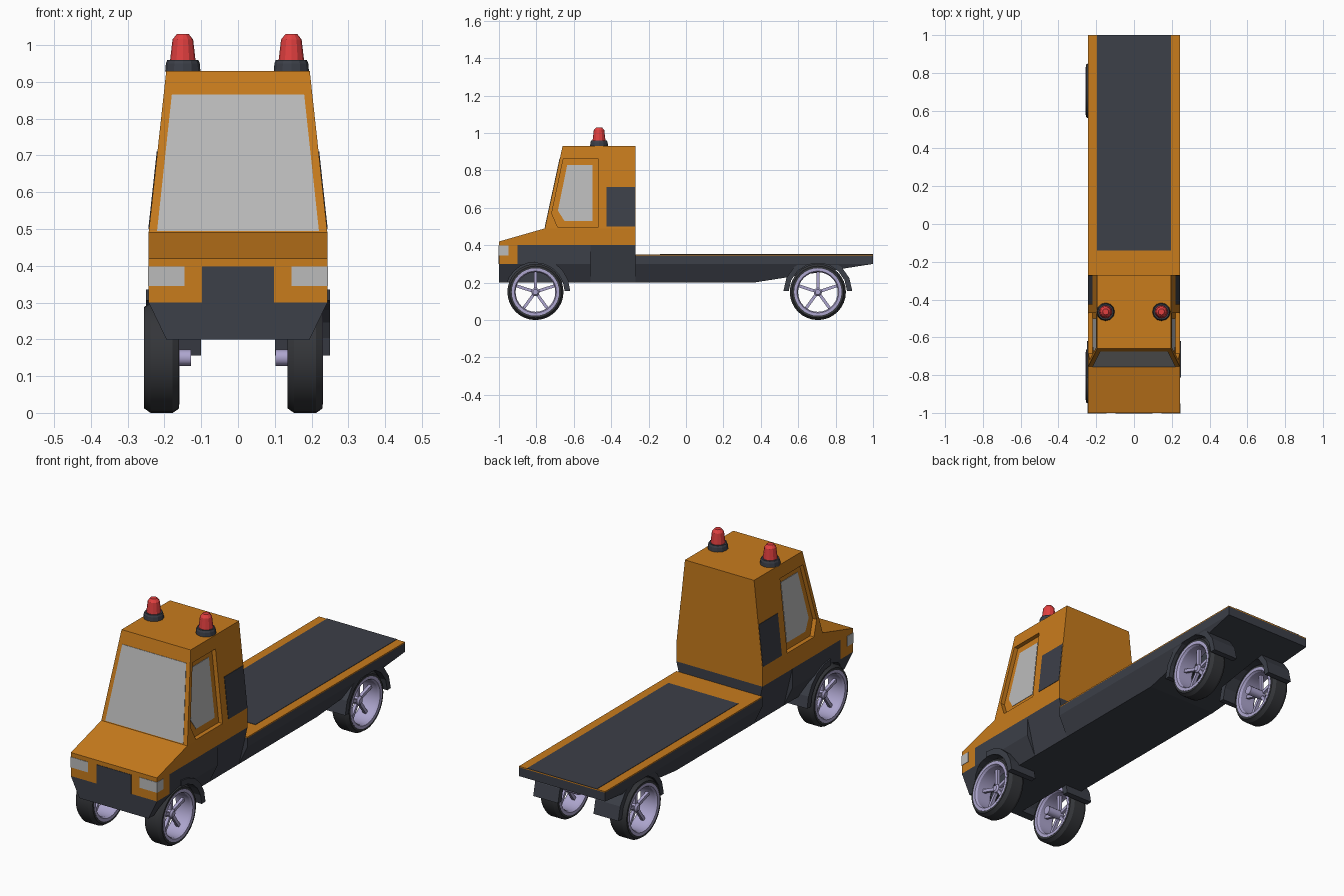
import bpy, bmesh
from math import sin, cos, pi, radians
from mathutils import Matrix

if "Cube" in bpy.data.objects:
    bpy.data.objects.remove(bpy.data.objects["Cube"])


def material(name, rgb):
    m = bpy.data.materials.new(name)
    m.diffuse_color = (*rgb, 1)
    m.use_nodes = True
    m.node_tree.nodes["Principled BSDF"].inputs["Base Color"].default_value = m.diffuse_color
    return m


ORANGE = material("orange paint", (0.58, 0.20, 0.012))
DARK = material("dark plastic", (0.045, 0.05, 0.065))
TYRE = material("rubber", (0.035, 0.037, 0.042))
GLASS = material("glass", (0.5, 0.5, 0.5))
RED = material("red lens", (0.75, 0.05, 0.05))
RIM = material("rim metal", (0.42, 0.38, 0.62))


def finish(name, bm, mat):
    bmesh.ops.remove_doubles(bm, verts=bm.verts, dist=1e-5)
    bmesh.ops.recalc_face_normals(bm, faces=bm.faces)
    me = bpy.data.meshes.new(name)
    bm.to_mesh(me)
    bm.free()
    ob = bpy.data.objects.new(name, me)
    bpy.context.collection.objects.link(ob)
    if mat:
        me.materials.append(mat)
    return ob


def side_prism(name, pts, x0, x1, mat=None, mirror=False):
    """Extrude a (y, z) profile across x; x0 and x1 may vary with z."""
    f0 = x0 if callable(x0) else lambda z: x0
    f1 = x1 if callable(x1) else lambda z: x1
    bm = bmesh.new()
    a = [bm.verts.new((f0(z), y, z)) for y, z in pts]
    b = [bm.verts.new((f1(z), y, z)) for y, z in pts]
    bm.faces.new(a)
    bm.faces.new(b[::-1])
    for i in range(len(pts)):
        j = (i + 1) % len(pts)
        bm.faces.new((a[i], b[i], b[j], a[j]))
    ob = finish(name, bm, mat)
    if mirror:
        ob.modifiers.new("mirror", 'MIRROR').use_axis = (True, False, False)
    return ob


def full(name, pts, hw, mat):
    f = hw if callable(hw) else lambda z: hw
    return side_prism(name, pts, lambda z: -f(z), f, mat)


def rect(y0, y1, z0, z1):
    return [(y0, z0), (y1, z0), (y1, z1), (y0, z1)]


def ramp(z0, w0, z1, w1):
    return lambda z: w0 + (z - z0) * (w1 - w0) / (z1 - z0)


def lathe(bm, prof, n, closed):
    """Revolve (r, z) points about z."""
    rings = [[bm.verts.new((r * cos(2 * pi * k / n), r * sin(2 * pi * k / n), z))
              for k in range(n)] for r, z in prof]
    pairs = list(zip(rings, rings[1:])) + ([(rings[-1], rings[0])] if closed else [])
    for a, b in pairs:
        for k in range(n):
            m = (k + 1) % n
            bm.faces.new((a[k], a[m], b[m], b[k]))
    if not closed:
        bm.faces.new(rings[0][::-1])
        bm.faces.new(rings[-1])


def cut(ob, cutter):
    m = ob.modifiers.new("cut", 'BOOLEAN')
    m.operation, m.solver, m.object = 'DIFFERENCE', 'EXACT', cutter
    cutter.hide_render = True
    cutter.display_type = 'WIRE'


W = 0.243
FRONT_Y, REAR_Y, AXLE_Z = -0.805, 0.705, 0.15

# Bonnet and tapered cab
full("bonnet", [(-1, .3), (-.9, .3), (-.9, .4), (-.27, .4), (-.27, .49), (-.755, .49), (-1, .42)], W, ORANGE)
side = ramp(.49, W, .93, .195)
cab = full("cab", [(-.755, .49), (-.27, .49), (-.27, .93), (-.66, .93)], side, ORANGE)

# Recessed side windows
recess = side_prism("window_recess_cutter",
                    [(-.655, .865), (-.47, .865), (-.47, .495), (-.685, .495), (-.718, .57)],
                    lambda z: side(z) - .022, lambda z: side(z) + .05, None, True)
cut(cab, recess)
side_prism("side_window", [(-.635, .83), (-.5, .83), (-.5, .53), (-.65, .53), (-.685, .585)],
           lambda z: side(z) - .03, lambda z: side(z) - .02, GLASS, True)

# Windscreen and rear side vents
fy = ramp(.49, -.755, .93, -.66)
full("windscreen", [(fy(.495) - .002, .495), (fy(.865) - .002, .865),
                    (fy(.865) + .01, .865), (fy(.495) + .01, .495)],
     ramp(.495, .22, .865, .18), GLASS)
side_prism("side_vent", rect(-.425, -.272, .5, .71),
           lambda z: side(z) - .01, lambda z: side(z) + .002, DARK, True)

# Grille and wrap-round headlights
full("grille", rect(-1.002, -.98, .3, .398), .098, DARK)
side_prism("headlight", rect(-1.002, -.95, .345, .398), .145, W + .002, GLASS, True)

# Dark lower body, chassis and wheel wells
taper = ramp(.2, .195, .3, W)
lower = [full("bumper_skirt", rect(-1, -.51, .2, .3), taper, DARK),
         full("wheel_arch_panel", rect(-.9, -.51, .3, .4), W, DARK)]
full("cab_step_box", rect(-.51, -.27, .2, .4), ramp(.2, .195, .4, W), DARK)
chassis = full("chassis", [(-.27, .2), (.36, .2), (1, .3), (-.27, .3)], taper, DARK)


def arc(yc, r, a0, a1, n):
    return [(yc + r * cos(radians(a0 + (a1 - a0) * k / n)),
             AXLE_Z + r * sin(radians(a0 + (a1 - a0) * k / n))) for k in range(n + 1)]


for label, yc, bodies in (("front", FRONT_Y, lower), ("rear", REAR_Y, [chassis])):
    well = side_prism(label + "_well_cutter", arc(yc, .16, 0, 345, 23), .1, .4, None, True)
    for ob in bodies:
        cut(ob, well)

# Mudguards
side_prism("front_mudguard", arc(FRONT_Y, .186, 2, 92, 5) + arc(FRONT_Y, .156, 92, 2, 5),
           .1, .25, DARK, True)
side_prism("rear_mudguard", arc(REAR_Y, .184, 2, 178, 8) + arc(REAR_Y, .156, 178, 2, 8),
           .1, .24, DARK, True)

# Flat load bed
full("bed_edge", rect(-.27, 1, .3, .345), W, DARK)
full("bed_top", rect(-.27, 1, .345, .35), W, ORANGE)
full("bed_mat", rect(-.14, 1, .346, .352), .197, DARK)

# Wheels: tyre, open rim, five spokes and hub, turned so the axle runs along x
to_x = Matrix.Rotation(pi / 2, 4, 'Y')
bm = bmesh.new()
lathe(bm, [(.126, -.0475), (.138, -.0475), (.15, -.03), (.15, .03), (.138, .0475), (.126, .0475)], 32, True)
bm.transform(to_x)
tyre = finish("tyre", bm, TYRE)

bm = bmesh.new()
lathe(bm, [(.127, -.048), (.127, .048), (.112, .048), (.106, .038), (.106, -.038), (.112, -.048)], 32, True)
lathe(bm, [(.022, -.08), (.022, .01), (.014, .018)], 12, False)
for k in range(5):
    mat = Matrix.Rotation(2 * pi * k / 5, 4, 'Z') @ Matrix.Translation((-.064, 0, 0)) @ Matrix.Diagonal((.09, .016, .016, 1))
    bmesh.ops.create_cube(bm, size=1, matrix=mat)
bm.transform(to_x)
rim = finish("rim", bm, RIM)
# spokes start pointing along -x, so after turning one points straight up
for ob in (tyre, rim):
    bpy.ops.object.select_all(action='DESELECT')
    ob.select_set(True)
    bpy.context.view_layer.objects.active = ob
    bpy.ops.object.shade_smooth_by_angle(angle=radians(30))
    for i, (x, y, turn) in enumerate(((.1825, FRONT_Y, 0), (.1825, REAR_Y, 0),
                                      (-.2075, FRONT_Y, pi), (-.2075, REAR_Y, pi))):
        w = ob if i == 0 else ob.copy()
        if i:
            bpy.context.collection.objects.link(w)
        w.location = (x, y, AXLE_Z)
        w.rotation_euler.z = turn

# Roof beacons
for name, prof, mat in (("beacon_base", [(.048, .928), (.046, .95), (.042, .96)], DARK),
                        ("beacon_lens", [(.035, .955), (.028, 1.015), (.016, 1.03)], RED)):
    for x in (-.15, .145):
        bm = bmesh.new()
        lathe(bm, prof, 12, False)
        finish(name, bm, mat).location = (x, -.465, 0)
